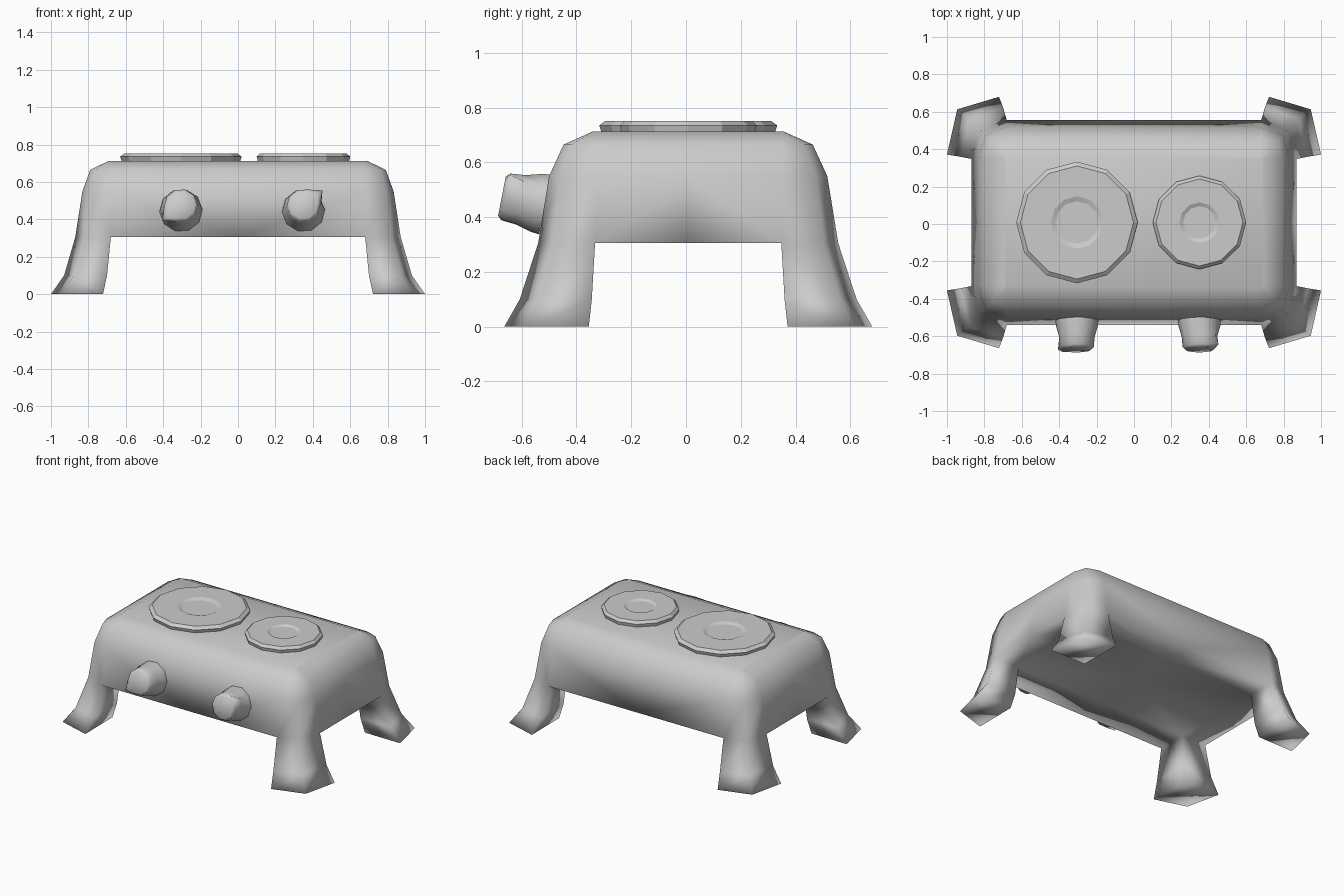
import bpy, bmesh
from math import sin, cos, pi, radians
from mathutils import Matrix

if "Cube" in bpy.data.objects:
    bpy.data.objects.remove(bpy.data.objects["Cube"])

YC = 0.008   # body centre in y


def finish(name, bm, angle, mirror=False):
    bmesh.ops.recalc_face_normals(bm, faces=bm.faces)
    me = bpy.data.meshes.new(name)
    bm.to_mesh(me)
    bm.free()
    ob = bpy.data.objects.new(name, me)
    bpy.context.collection.objects.link(ob)
    bpy.ops.object.select_all(action='DESELECT')
    bpy.context.view_layer.objects.active = ob
    ob.select_set(True)
    if mirror:
        m = ob.modifiers.new("mirror", 'MIRROR')
        m.use_axis = (True, True, False)
        bpy.ops.object.modifier_apply(modifier=m.name)
    bpy.ops.object.shade_smooth_by_angle(angle=radians(angle))
    return ob


def strip(bm, a, b):
    for i in range(len(a) - 1):
        bm.faces.new((a[i], a[i + 1], b[i + 1], b[i]))


# Solid body with flared legs: one quarter, mirrored in x and y
bm = bmesh.new()
V = lambda x, y, z: bm.verts.new((x, y, z))


def level(hx, hy, z):
    bx, by = 0.68 + (hx - 0.68) * 0.75, 0.34 + (hy - 0.34) * 0.75
    return [V(hx, 0, z), V(hx, 0.34, z), V(bx, by, z), V(0.68, hy, z), V(0, hy, z)]


levels = [level(*p) for p in ((0.69, 0.348, 0.713), (0.79, 0.455, 0.665),
                              (0.832, 0.508, 0.55), (0.87, 0.548, 0.305))]
bm.faces.new([V(0, 0, 0.713)] + levels[0])
for a, b in zip(levels, levels[1:]):
    strip(bm, a, b)
rim = levels[-1]

# Flat underside around the leg root
root = V(0.68, 0.34, 0.305)
ux, uy, mid = V(0.68, 0, 0.305), V(0, 0.34, 0.305), V(0, 0, 0.305)
bm.faces.new((rim[0], rim[1], root, ux))
bm.faces.new((rim[3], rim[4], uy, root))
bm.faces.new((root, uy, mid, ux))

# Leg: four-sided loops A-B-C-M flaring to the foot
prev = rim[1:4] + [root, rim[1]]
for A, B, C, M, z in (((0.93, 0.352), (0.878, 0.555), (0.70, 0.615), (0.70, 0.352), 0.10),
                      ((1.0, 0.363), (0.945, 0.605), (0.722, 0.672), (0.725, 0.366), 0.0)):
    loop = [V(*p, z) for p in (A, B, C, M)]
    strip(bm, prev, loop + loop[:1])
    prev = loop + loop[:1]
bm.faces.new(loop)
body = finish("stove_body", bm, 180, mirror=True)
body.location.y = YC


# Turned part from (radius, height) profile, with an optional pointer vertex
def turned(name, profile, sides, angle, pointer=None):
    bm = bmesh.new()
    rings = []
    for k, (r, h) in enumerate(profile):
        ring = []
        for i in range(sides):
            t = 2 * pi * i / sides
            rr = r * (pointer.get(k, 1) if pointer and i == 0 else 1)
            ring.append(bm.verts.new((rr * cos(t), rr * sin(t), h)))
        rings.append(ring)
    for a, b in zip(rings, rings[1:]):
        strip(bm, a + a[:1], b + b[:1])
    bm.faces.new(rings[0])
    bm.faces.new(rings[-1])
    return finish(name, bm, angle)


# Hot plates with a shallow dimple
for name, x, r in (("large_burner", -0.305, 0.325), ("small_burner", 0.35, 0.25)):
    ob = turned(name, [(r * 0.97, 0.705), (r, 0.735), (r * 0.93, 0.752),
                       (r * 0.43, 0.752), (r * 0.35, 0.742)], 12, 15)
    ob.location = (x, YC, 0)

# Control knobs, tilted to stand square on the front wall
for name, x, turn in (("left_knob", -0.305, 219), ("right_knob", 0.35, 39)):
    ob = turned(name, [(0.115, -0.01), (0.112, 0.02), (0.095, 0.08), (0.09, 0.135), (0.075, 0.15)],
                10, 80, {2: 1.15, 3: 1.45, 4: 1.3})
    ob.matrix_world = (Matrix.Translation((x, -0.525, 0.448))
                       @ Matrix.Rotation(radians(79), 4, 'X')
                       @ Matrix.Rotation(radians(turn), 4, 'Z'))
